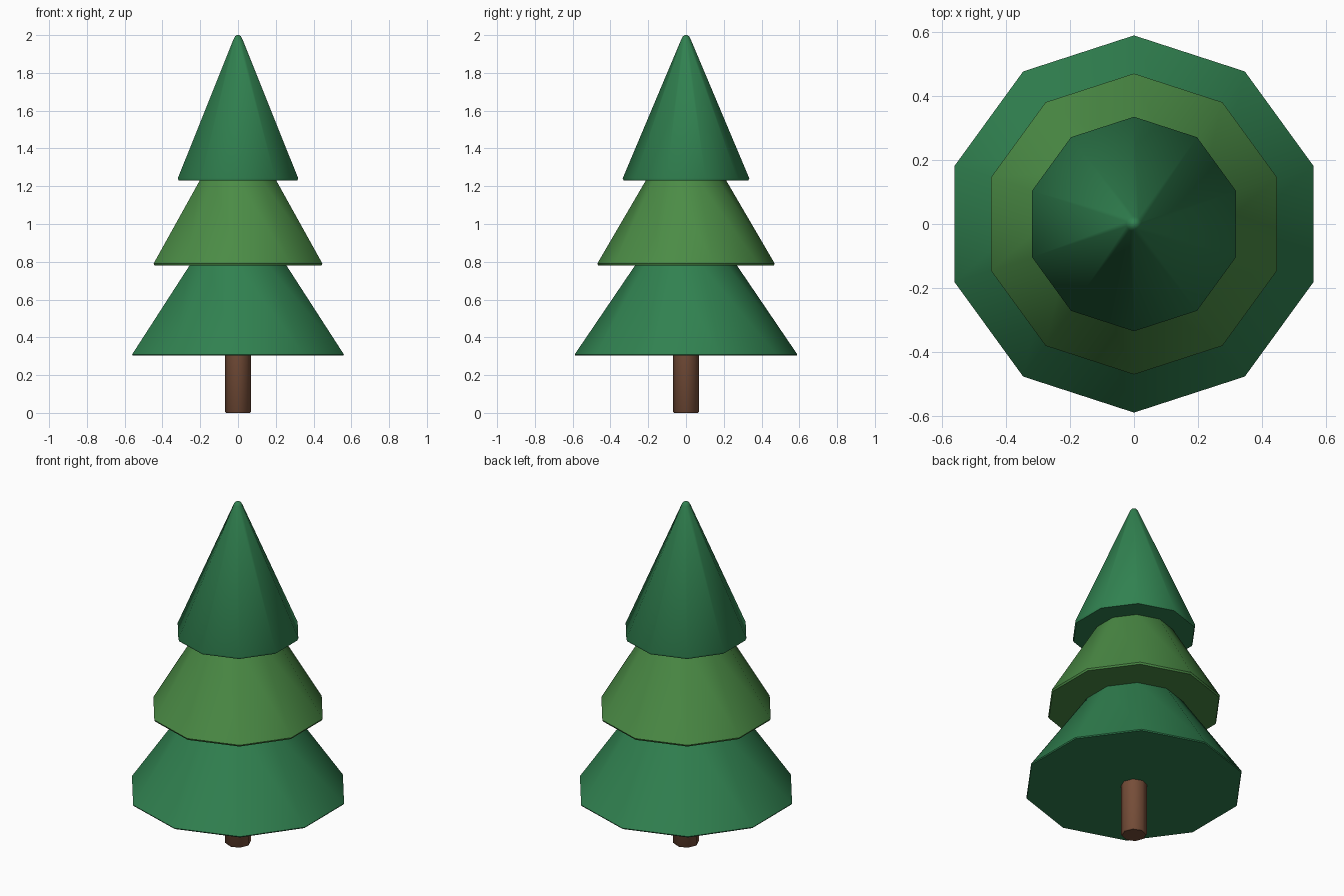
import bpy
import bmesh
import math

cube = bpy.data.objects.get("Cube")
if cube:
    bpy.data.objects.remove(cube, do_unlink=True)


def make_material(name, rgb):
    mat = bpy.data.materials.new(name)
    mat.use_nodes = True
    mat.diffuse_color = (*rgb, 1)
    mat.node_tree.nodes["Principled BSDF"].inputs["Base Color"].default_value = (*rgb, 1)
    return mat


def turned(name, profile, sides, mat):
    """Closed solid from (radius, height) rings, with a corner facing +y."""
    bm = bmesh.new()
    rings = []
    for r, z in profile:
        angles = [math.tau * i / sides for i in range(sides)]
        rings.append([bm.verts.new((r * math.sin(a), r * math.cos(a), z)) for a in angles])
    for low, high in zip(rings, rings[1:]):
        for i in range(sides):
            j = (i + 1) % sides
            bm.faces.new((low[i], low[j], high[j], high[i]))
    bm.faces.new(rings[0])
    bm.faces.new(rings[-1])
    bmesh.ops.recalc_face_normals(bm, faces=bm.faces)
    mesh = bpy.data.meshes.new(name)
    bm.to_mesh(mesh)
    bm.free()
    mesh.materials.append(mat)
    obj = bpy.data.objects.new(name, mesh)
    bpy.context.collection.objects.link(obj)
    bpy.ops.object.select_all(action="DESELECT")
    obj.select_set(True)
    bpy.context.view_layer.objects.active = obj
    bpy.ops.object.shade_smooth_by_angle(angle=math.radians(45))
    return obj


dark_green = make_material("dark green", (0.03, 0.22, 0.08))
light_green = make_material("light green", (0.07, 0.26, 0.06))
brown = make_material("bark brown", (0.18, 0.075, 0.04))

# Trunk
turned("trunk", [(0.064, 0), (0.07, 0.006), (0.07, 0.4)], 8, brown)

# Foliage tiers, each with a thin softened rim and a top hidden in the next tier
turned("lower_foliage", [(0.586, 0.304), (0.589, 0.31), (0.27, 0.78), (0.2, 0.88)],
       10, dark_green)
turned("middle_foliage", [(0.465, 0.78), (0.47, 0.79), (0.213, 1.23), (0.155, 1.33)],
       10, light_green)
turned("upper_foliage", [(0.33, 1.23), (0.335, 1.242), (0.024, 1.98), (0.017, 1.993), (0.006, 2.0)],
       10, dark_green)
